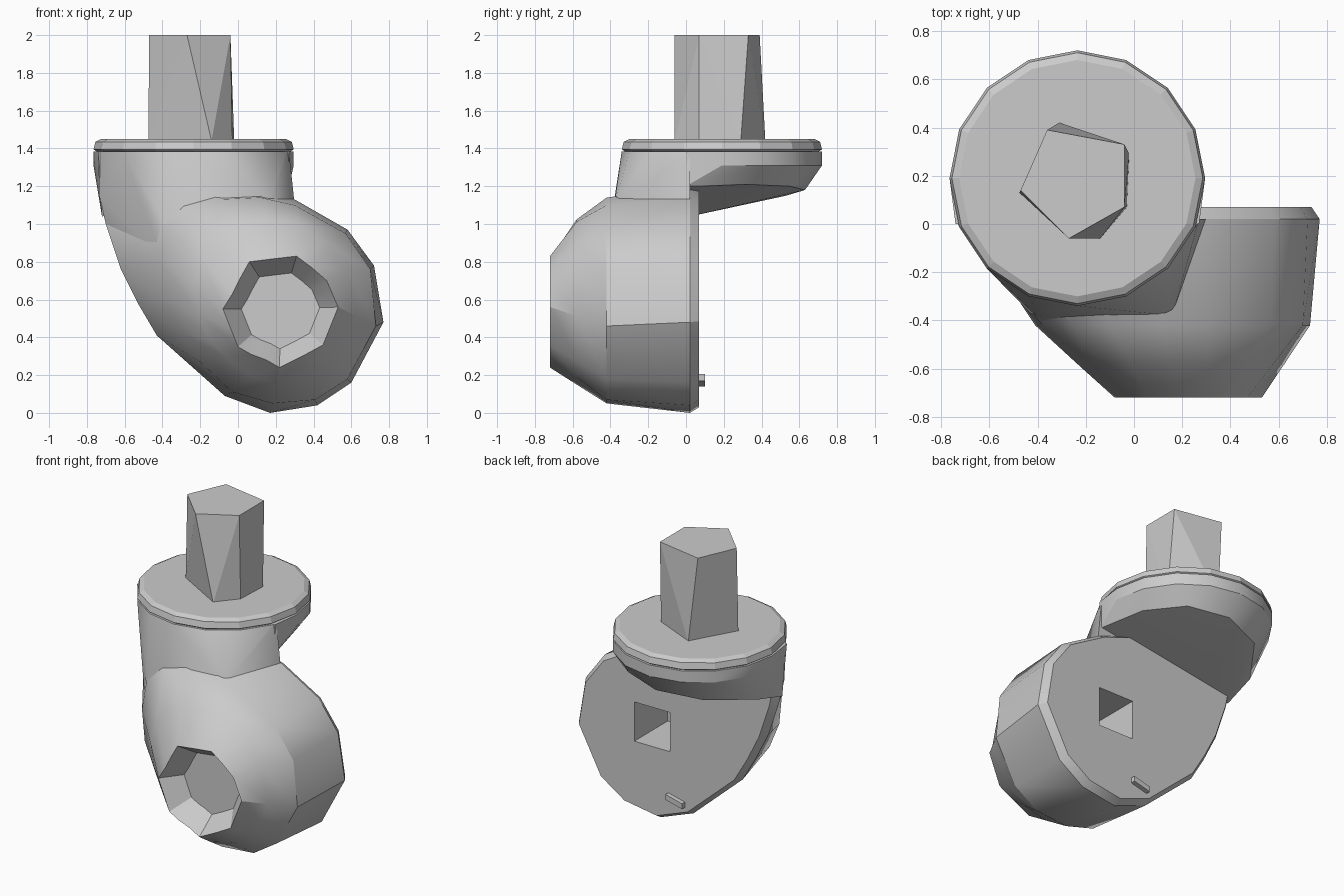
import bpy, bmesh, math
from mathutils import Vector

cube = bpy.data.objects.get("Cube")
if cube:
    bpy.data.objects.remove(cube, do_unlink=True)

# Single grey material
grey = bpy.data.materials.new("plain_grey")
grey.use_nodes = True
grey.diffuse_color = (0.6, 0.6, 0.6, 1)
grey.node_tree.nodes["Principled BSDF"].inputs["Base Color"].default_value = (0.6, 0.6, 0.6, 1)


def finish(name, bm, smooth=None):
    bmesh.ops.recalc_face_normals(bm, faces=bm.faces)
    mesh = bpy.data.meshes.new(name)
    bm.to_mesh(mesh)
    bm.free()
    mesh.materials.append(grey)
    ob = bpy.data.objects.new(name, mesh)
    bpy.context.collection.objects.link(ob)
    if smooth:
        bpy.ops.object.select_all(action='DESELECT')
        ob.select_set(True)
        bpy.context.view_layer.objects.active = ob
        bpy.ops.object.shade_smooth_by_angle(angle=math.radians(smooth))
    return ob


def loft(name, rings, smooth=None):
    """Skin a list of equal-length rings and cap both ends."""
    bm = bmesh.new()
    rows = [[bm.verts.new(p) for p in ring] for ring in rings]
    n = len(rows[0])
    for a, b in zip(rows, rows[1:]):
        for i in range(n):
            bm.faces.new((a[i], a[(i + 1) % n], b[(i + 1) % n], b[i]))
    bm.faces.new(rows[0])
    bm.faces.new(rows[-1])
    return finish(name, bm, smooth)


def hull(name, points, smooth=None):
    """Convex solid around a handful of points."""
    bm = bmesh.new()
    verts = [bm.verts.new(p) for p in points]
    out = bmesh.ops.convex_hull(bm, input=verts)
    junk = {g for g in out["geom_interior"] + out["geom_unused"] if isinstance(g, bmesh.types.BMVert)}
    bmesh.ops.delete(bm, geom=list(junk), context='VERTS')
    bmesh.ops.dissolve_limit(bm, angle_limit=math.radians(1), verts=bm.verts, edges=bm.edges)
    return finish(name, bm, smooth)


CX, CY, R = -0.235, 0.19, 0.53


def circle(z, r=R, n=16):
    return [(CX + r * math.cos(t), CY + r * math.sin(t), z)
            for t in (2 * math.pi * i / n for i in range(n))]


def at_y(profile, y):
    return [(x, y, z) for x, z in profile]


def scaled(profile, cx, cz, s):
    return [(cx + (x - cx) * s, cz + (z - cz) * s) for x, z in profile]


# Housing outlines as (x, z): widest back outline, cap edge and socket rim
back = [(.77, .48), (.72, .78), (.58, .97), (.30, 1.13), (.10, 1.20), (-.30, 1.25),
        (-.73, 1.15), (-.70, 1.0), (-.62, .76), (-.53, .58), (-.43, .41), (-.25, .25),
        (-.07, .09), (.17, .0), (.42, .04), (.60, .16)]
cap = [(.73, .46), (.70, .76), (.57, .95), (.30, 1.10), (.12, 1.14), (-.10, 1.13),
       (-.25, 1.09), (-.38, .98), (-.41, .80), (-.39, .60), (-.32, .43), (-.20, .27),
       (-.03, .11), (.18, .05), (.41, .07), (.58, .18)]
rim = [(.53, .56), (.47, .70), (.39, .77), (.31, .83), (.18, .815), (.06, .80),
       (.01, .71), (-.03, .63), (-.08, .55), (-.04, .45), (0, .35), (.07, .31),
       (.15, .28), (.22, .24), (.34, .30), (.45, .36)]
# Bulged ring halfway along the cap
mid = []
for (x0, z0), (x1, z1) in zip(cap, rim):
    x, z = x0 + (x1 - x0) * .53, z0 + (z1 - z0) * .53
    mid.append((x, z + .06 * max(0, (z - .55) / .45)))

# Square rear pit, with its perimeter split to match the rings
corners = {2: (.33, .74), 5: (.07, .74), 11: (.07, .48), 15: (.33, .48)}
keys = sorted(corners)
pit = [None] * 16
for k, a in enumerate(keys):
    b = keys[(k + 1) % 4]
    span = (b - a) % 16
    for j in range(span):
        p = Vector(corners[a]).lerp(Vector(corners[b]), j / span)
        pit[(a + j) % 16] = (p.x, p.y)

loft("housing", [at_y(pit, -.28), at_y(pit, .07), at_y(scaled(back, .1, .6, .95), .07),
                 at_y(back, .02), at_y(cap, -.42), at_y(mid, -.58), at_y(rim, -.72),
                 at_y(scaled(rim, .225, .55, .68), -.59)], 30)

# Neck that carries the housing up to the collar
front_arc = [p for p in circle(1.385) if p[1] < .05]
hull("neck", front_arc + [(-.74, .02, 1.385), (.27, .02, 1.385), (-.735, .02, 1.15),
                          (-.70, .02, 1.0), (-.62, .02, .76), (-.40, -.40, .82),
                          (-.38, -.40, 1.0), (.16, -.38, 1.10), (.28, .02, 1.2),
                          (.30, .02, 1.10)], 30)

# Rear flange with a tilted flat underside
rear_arc = [p for z in (1.385, 1.31) for p in circle(z) if p[1] > 0]
hull("rear_flange", rear_arc + [(-.74, 0, 1.385), (.27, 0, 1.385), (.27, 0, 1.2),
                                (-.72, .02, 1.04), (-.70, .25, 1.10), (-.50, .53, 1.15),
                                (-.22, .63, 1.18), (.04, .55, 1.20), (.20, .32, 1.21),
                                (.26, .06, 1.2)], 25)

# Collar disc
loft("collar", [circle(1.385, .515), circle(1.395, .53), circle(1.435, .52), circle(1.45, .49)])

# Tapered five-sided post
top = [(-.36, .39), (-.04, .33), (-.04, .07), (-.27, -.06), (-.47, .14)]
base = [(-.31, .42), (-.02, .29), (-.03, .07), (-.14, -.06), (-.475, .13)]
hull("post", [(x, y, 2.0) for x, y in top] + [(x, y, 1.44) for x, y in base])

# Small tab low on the rear face
hull("rear_tab", [(x, y, z + .25 * x) for x in (-.04, .08) for y in (.05, .10) for z in (.15, .185)])
